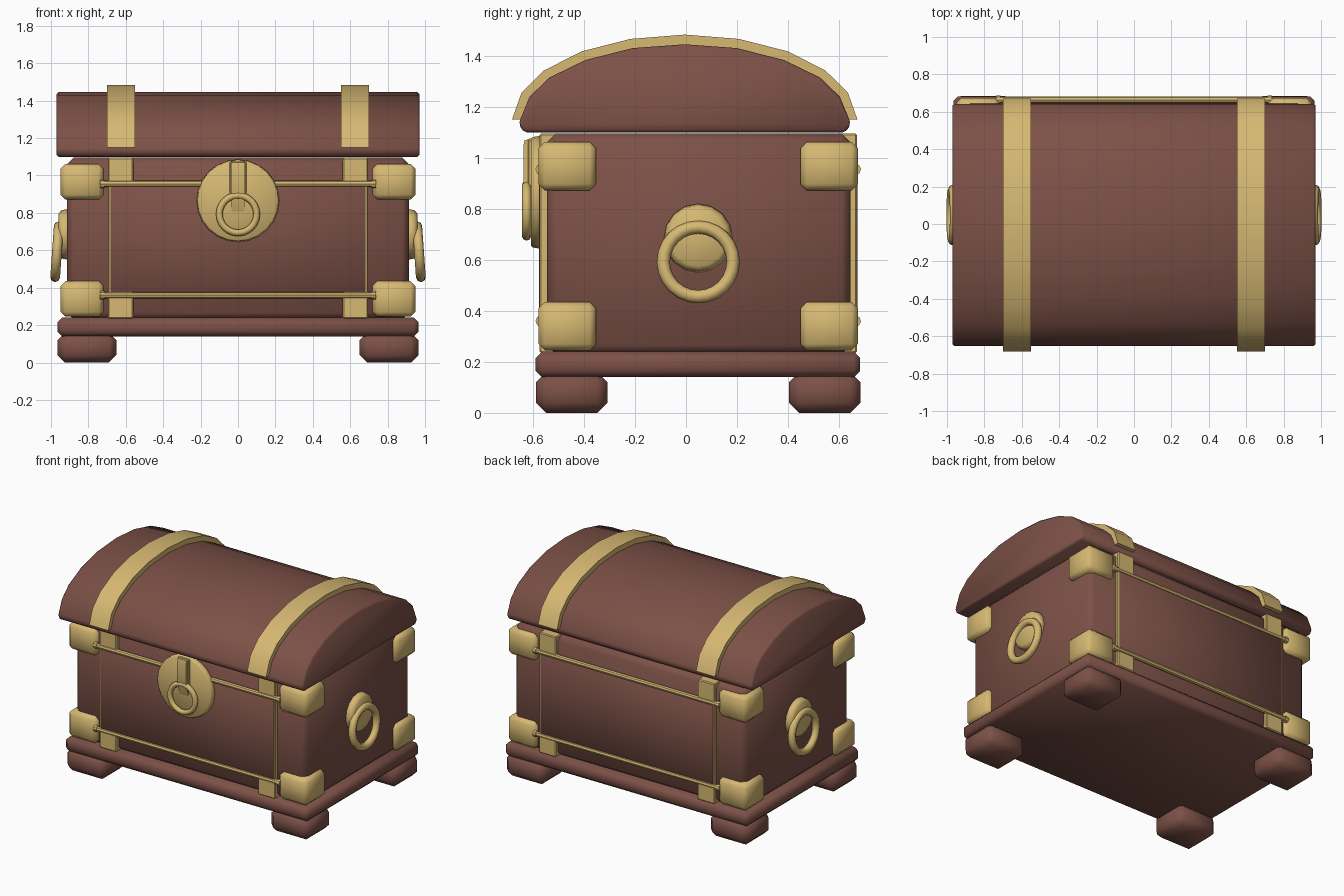
import bpy, bmesh
from math import radians
from mathutils import Matrix, Vector

if "Cube" in bpy.data.objects:
    bpy.data.objects.remove(bpy.data.objects["Cube"], do_unlink=True)


def material(name, rgb):
    m = bpy.data.materials.new(name)
    m.use_nodes = True
    m.diffuse_color = (*rgb, 1)
    m.node_tree.nodes["Principled BSDF"].inputs["Base Color"].default_value = (*rgb, 1)
    return m


WOOD = material("brown wood", (0.202, 0.082, 0.063))
GOLD = material("pale gold", (0.672, 0.479, 0.168))
MID = 0.048  # body centre in y


def finish(name, bm, mat, bevel=0, crisp=False):
    """Turn a bmesh into a smooth object, with optional chamfered edges."""
    bmesh.ops.recalc_face_normals(bm, faces=bm.faces)
    if bevel:
        edges = [e for e in bm.edges if e.calc_face_angle(0) > radians(35)]
        bmesh.ops.bevel(bm, geom=edges, offset=bevel, segments=1,
                        affect='EDGES', clamp_overlap=True)
    for f in bm.faces:
        f.smooth = True
    if crisp:
        for e in bm.edges:
            e.smooth = e.calc_face_angle(0) < radians(35)
    mesh = bpy.data.meshes.new(name)
    bm.to_mesh(mesh)
    bm.free()
    mesh.materials.append(mat)
    ob = bpy.data.objects.new(name, mesh)
    bpy.context.collection.objects.link(ob)
    return ob


def box(name, x, y, z, mat, bevel=0, crisp=False):
    bm = bmesh.new()
    spans = (x, y, z)
    mid = Vector([(a + b) / 2 for a, b in spans])
    size = [abs(b - a) for a, b in spans]
    bmesh.ops.create_cube(bm, size=1, matrix=Matrix.Translation(mid) @ Matrix.Diagonal((*size, 1)))
    return finish(name, bm, mat, bevel, crisp)


def extrude_x(name, profile, x0, x1, mat, bevel=0, crisp=False):
    """Extrude a (y, z) outline along x."""
    bm = bmesh.new()
    face = bm.faces.new([bm.verts.new((x0, y, z)) for y, z in profile])
    new = bmesh.ops.extrude_face_region(bm, geom=[face])["geom"]
    bmesh.ops.translate(bm, vec=(x1 - x0, 0, 0),
                        verts=[v for v in new if isinstance(v, bmesh.types.BMVert)])
    return finish(name, bm, mat, bevel, crisp)


def disc(name, centre, axis, radii, depth, mat, sides=24, bevel=0):
    bm = bmesh.new()
    turn = Vector((0, 0, 1)).rotation_difference(Vector(axis)).to_matrix().to_4x4()
    bmesh.ops.create_cone(bm, cap_ends=True, segments=sides, radius1=radii[0], radius2=radii[1],
                          depth=depth, matrix=Matrix.Translation(centre) @ turn)
    return finish(name, bm, mat, bevel, not bevel)


def ring(name, centre, rotation, major, minor):
    bpy.ops.mesh.primitive_torus_add(location=centre, rotation=rotation, major_radius=major,
                                     minor_radius=minor, major_segments=24, minor_segments=8)
    ob = bpy.context.object
    ob.name = name
    ob.data.materials.append(GOLD)
    bpy.ops.object.shade_smooth()


def mirrored(half):
    """Complete a half arch about the lid centre line, back to front."""
    pts = half + [(-y, z) for y, z in reversed(half[:-1])]
    return [(y - 0.005, z) for y, z in pts]


# Body and plinth
box("body", (-0.913, 0.913), (-0.545, 0.645), (0.23, 1.095), WOOD, 0.035)
box("plinth", (-0.965, 0.965), (-0.59, 0.683), (0.14, 0.24), WOOD, 0.025)

# Domed lid with its two bands
inner = [(0.645, 1.15), (0.608, 1.24), (0.53, 1.315), (0.39, 1.383), (0.205, 1.43), (0, 1.445)]
outer = [(0.677, 1.15), (0.64, 1.255), (0.552, 1.342), (0.405, 1.417), (0.213, 1.466), (0, 1.483)]
lid_half = [(0.63, 1.10), (0.65, 1.13)] + inner
extrude_x("lid", mirrored(lid_half), -0.97, 0.97, WOOD, 0.01)
band = mirrored(outer) + mirrored(inner)[::-1]

for s, side in ((1, "left"), (-1, "right")):
    extrude_x(f"lid_band_{side}", band, s * 0.55, s * 0.70, GOLD, crisp=True)

    # Ring handle on a domed plate
    disc(f"handle_plate_{side}", (s * 0.93, MID, 0.685), (s, 0, 0), (0.138, 0.125),
         0.06, GOLD, 16, 0.015)
    ring(f"handle_ring_{side}", (s * 0.968, MID, 0.592), (0, radians(90 - s * 4), 0), 0.137, 0.026)

    for front, end in ((-1, "front"), (1, "back")):
        def across(a, b):
            """Span measured outward from the body centre in y."""
            return tuple(sorted((MID + front * a, MID + front * b)))

        # Chamfered foot
        box(f"foot_{end}_{side}", (s * 0.65, s * 0.965), across(0.355, 0.637),
            (0, 0.16), WOOD, 0.04)
        # Upright strap
        box(f"strap_{end}_{side}", (s * 0.56, s * 0.695), across(0.555, 0.622),
            (0.235, 1.095), GOLD, 0.006, True)
        # Corner guards
        for z0, z1, level in ((0.245, 0.435, "lower"), (0.872, 1.062, "upper")):
            box(f"corner_{level}_{end}_{side}", (s * 0.72, s * 0.948), across(0.40, 0.626),
                (z0, z1), GOLD, 0.025)

# Raised panels and horizontal rods, front and back
for front, end in ((-1, "front"), (1, "back")):
    y = MID + front * 0.624
    box(f"panel_{end}", (-0.683, 0.683), (MID + front * 0.58, y), (0.375, 0.95), WOOD, 0.003)
    for z, level in ((0.36, "lower"), (0.955, "upper")):
        centre = (0, MID + front * 0.616, z)
        disc(f"rod_{level}_{end}", centre, (1, 0, 0), (0.017, 0.017), 1.46, GOLD, 8)
        for s in (-1, 1):
            disc(f"rod_cap_{level}_{end}", (s * 0.725, centre[1], z), (1, 0, 0),
                 (0.022, 0.022), 0.025, GOLD, 8)

# Lock: round plate, hasp tongue and pull ring
disc("lock_plate", (0, -0.588, 0.865), (0, -1, 0), (0.222, 0.215), 0.04, GOLD, 24, 0.006)
tongue = [(-0.59, 1.075), (-0.632, 1.07), (-0.637, 1.05), (-0.637, 0.89), (-0.605, 0.80), (-0.59, 0.80)]
extrude_x("hasp_tongue", tongue, -0.035, 0.035, GOLD, crisp=True)
box("hasp_back", (-0.046, 0.046), (-0.62, -0.59), (0.885, 1.075), GOLD, 0.005, True)
ring("lock_ring", (0, -0.625, 0.793), (radians(90), 0, 0), 0.1, 0.018)
